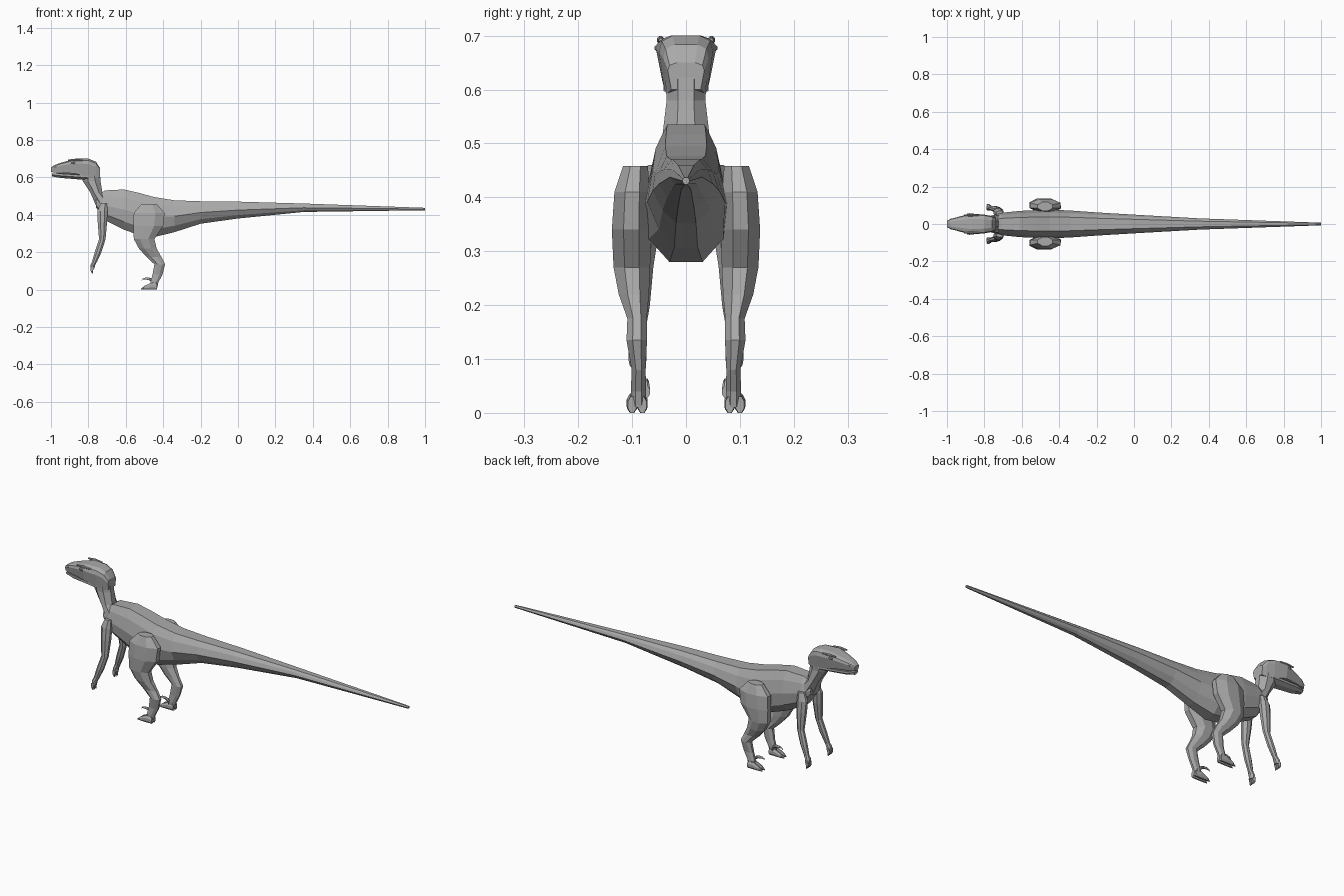
import bpy
import bmesh
from math import cos, sin, pi

default_cube = bpy.data.objects.get("Cube")
if default_cube:
    bpy.data.objects.remove(default_cube, do_unlink=True)


def make_material(name, value):
    material = bpy.data.materials.new(name)
    material.use_nodes = True
    colour = (value, value, value, 1)
    material.diffuse_color = colour
    shader = material.node_tree.nodes["Principled BSDF"]
    shader.inputs["Base Color"].default_value = colour
    return material


skin = make_material("grey_skin", .4)

# Half cross-sections: (fraction along the ring, fraction of half width)
TORSO = [(0, .5), (.2, .8), (.5, 1), (.8, .9), (1, .4)]
TAIL = [(0, .5), (.2, .8), (.5, 1), (.8, .7), (1, .3)]
LIMB = [(0, .4), (.3, 1), (.7, 1), (1, .4)]
SKULL = [(0, .5), (.1, .9), (.3, 1), (1, .8)]
JAW = [(0, 1), (.5, 1), (1, .5)]


def centred(z, half):
    return 0


def upright_ring(x, z, length, fraction):
    """Ring that runs down from its top edge."""
    return x, z - length * fraction


def level_ring(x, z, length, fraction):
    """Ring that runs back from its front edge."""
    return x + length * fraction, z


def choose_profile(profile, x):
    return profile(x) if callable(profile) else profile


def loft(name, rows, profile, ring_point=upright_ring, side=centred):
    """Skin rings given as (x, z, length, half width); paired parts get a side rule."""
    bm = bmesh.new()
    rings = []
    for x, z, length, half in rows:
        section = choose_profile(profile, x)
        outline = [(t, -w) for t, w in section] + [(t, w) for t, w in reversed(section)]
        ring = []
        for fraction, width in outline:
            px, pz = ring_point(x, z, length, fraction)
            ring.append(bm.verts.new((px, side(z, half) + width * half, pz)))
        rings.append(ring)
    for ring, following in zip(rings, rings[1:]):
        for i in range(len(ring)):
            bm.faces.new((ring[i - 1], ring[i], following[i], following[i - 1]))
    bm.faces.new(rings[0])
    bm.faces.new(rings[-1])
    bmesh.ops.recalc_face_normals(bm, faces=bm.faces)
    mesh = bpy.data.meshes.new(name)
    bm.to_mesh(mesh)
    bm.free()
    mesh.materials.append(skin)
    part = bpy.data.objects.new(name, mesh)
    bpy.context.collection.objects.link(part)
    if side is not centred:
        mirror = part.modifiers.new("other_side", 'MIRROR')
        mirror.use_axis = (False, True, False)
        mirror.use_mirror_merge = False


def fixed_side(y):
    return lambda z, half: y


def bump(name, x, z, y, length, height):
    """Small faceted swelling, thickest in the middle."""
    rows = []
    for step in (-1, 0, 1):
        size = height / (1 + abs(step))
        rows.append((x + step * length / 2, z + size / 2, size, size / 2))
    loft(name, rows, LIMB, side=fixed_side(y))


# Torso and tail as one continuous skin
loft("body_and_tail", [
    (-.76, .5, .06, .045), (-.71, .53, .16, .06), (-.61, .535, .215, .07),
    (-.53, .517, .225, .074), (-.45, .495, .215, .077), (-.34, .477, .17, .072),
    (-.2, .472, .12, .062), (0, .47, .09, .05), (.35, .46, .045, .03),
    (1, .437, .013, .007),
], lambda x: TORSO if x < -.4 else TAIL)

# Neck
loft("neck", [
    (-.85, .65, .11, .04), (-.83, .58, .095, .036),
    (-.79, .52, .065, .043), (-.76, .45, .1, .054),
], LIMB, level_ring)

# Head: skull over a separate lower jaw, leaving a mouth line
loft("skull", [
    (-1, .652, .024, .018), (-.98, .666, .04, .027), (-.94, .68, .055, .038),
    (-.87, .7, .08, .056), (-.8, .7, .1, .05), (-.76, .684, .09, .042),
    (-.738, .65, .05, .034),
], SKULL)
loft("lower_jaw", [
    (-.995, .62, .015, .016), (-.95, .62, .023, .03), (-.8, .61, .025, .042),
], JAW)
loft("mouth_lining", [(-.97, .64, .03, .02), (-.8, .64, .04, .036)], JAW)

# Brow ridges, eyes and nostrils
bump("brow", x=-.87, z=.692, y=.047, length=.08, height=.014)
bump("eye", x=-.88, z=.677, y=.051, length=.026, height=.014)
bump("nostril", x=-.975, z=.655, y=.026, length=.014, height=.008)

# Hind legs from hip to ankle; thicker parts bulge outwards
loft("hind_leg", [
    (-.515, .458, .08, .023), (-.557, .41, .165, .033), (-.56, .34, .16, .036),
    (-.557, .27, .11, .034), (-.53, .22, .095, .028), (-.49, .175, .08, .018),
    (-.447, .135, .057, .019), (-.457, .08, .053, .013), (-.468, .04, .043, .014),
    (-.465, .01, .033, .014),
], LIMB, level_ring, side=lambda z, half: .08 + half * .6)

# Two walking toes on each foot
for label, toe_y in (("inner", .081), ("outer", .1)):
    loft(label + "_toe", [
        (-.432, .03, .03, .008), (-.465, .036, .036, .01),
        (-.5, .02, .02, .008), (-.518, .005, .005, .002),
    ], LIMB, side=fixed_side(toe_y))

# Raised sickle claw, swept along an arch and tapering to its tip
claw = []
for step in range(6):
    along = step / 5
    angle = pi * along
    thickness = .02 * (1.1 - along)
    claw.append((-.485 + .03 * cos(angle), .05 + .015 * sin(angle), thickness, thickness / 3))
loft("sickle_claw", claw, LIMB, side=fixed_side(.074))

# Arms from shoulder to palm, set wider apart lower down
loft("arm", [
    (-.735, .46, .035, .012), (-.752, .42, .054, .02), (-.75, .36, .05, .021),
    (-.743, .27, .035, .015), (-.766, .2, .036, .015), (-.78, .15, .027, .011),
    (-.789, .13, .025, .016), (-.787, .113, .02, .016),
], LIMB, level_ring, side=lambda z, half: .1 - z * .09)

# Three tapering fingers on each hand
for label, offset in (("inner", -.012), ("middle", 0), ("outer", .012)):
    loft(label + "_finger", [
        (-.788, .12, .018, .005), (-.788, .1, .013, .005), (-.78, .086, .004, .002),
    ], LIMB, level_ring, side=fixed_side(.09 + offset))
